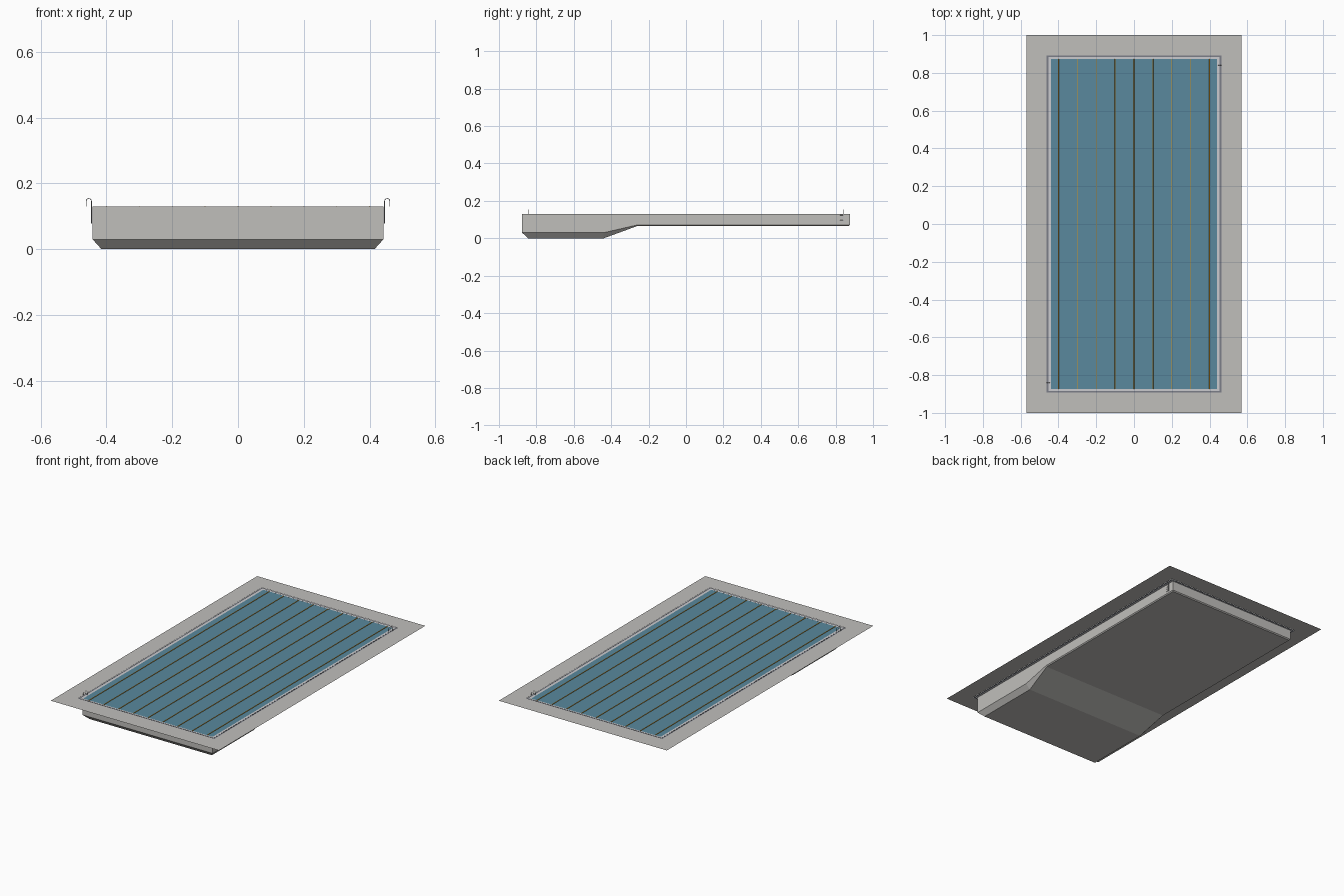
import bpy, bmesh, math
from mathutils import Vector

if "Cube" in bpy.data.objects:
    bpy.data.objects.remove(bpy.data.objects["Cube"])


def mat(name, r, g, b):
    m = bpy.data.materials.new(name)
    m.diffuse_color = (r, g, b, 1)
    m.use_nodes = True
    m.node_tree.nodes["Principled BSDF"].inputs["Base Color"].default_value = m.diffuse_color
    return m


CONCRETE = mat("pale concrete", 0.53, 0.52, 0.50)
WATER = mat("water blue", 0.10, 0.25, 0.34)
ROPE = mat("rope orange", 0.62, 0.30, 0.02)
TILE = mat("pale tile", 0.60, 0.60, 0.62)
GRATE = mat("gutter grey", 0.20, 0.21, 0.25)
STEEL = mat("steel", 0.50, 0.51, 0.53)

TOP = 0.13           # deck height
HX, HY = 0.442, 0.876  # half size of the basin


def finish(bm, name, material):
    me = bpy.data.meshes.new(name)
    bm.to_mesh(me)
    bm.free()
    me.materials.append(material)
    ob = bpy.data.objects.new(name, me)
    bpy.context.collection.objects.link(ob)
    return ob


def ring(name, outer, inner, z, material):
    """Flat rectangular frame facing up."""
    bm = bmesh.new()
    loops = []
    for hx, hy in (outer, inner):
        loops.append([bm.verts.new((sx * hx, sy * hy, z))
                      for sx, sy in ((-1, -1), (1, -1), (1, 1), (-1, 1))])
    o, i = loops
    for k in range(4):
        n = (k + 1) % 4
        bm.faces.new((o[k], o[n], i[n], i[k]))
    return finish(bm, name, material)


def tube(name, paths, radius, material, sides=6):
    """Round bars along one or more point paths."""
    cu = bpy.data.curves.new(name, 'CURVE')
    cu.dimensions = '3D'
    cu.bevel_depth = radius
    cu.bevel_resolution = max(0, sides // 2 - 2)
    cu.use_fill_caps = True
    for pts in paths:
        sp = cu.splines.new('POLY')
        sp.points.add(len(pts) - 1)
        for p, c in zip(sp.points, pts):
            p.co = (*c, 1)
    cu.materials.append(material)
    ob = bpy.data.objects.new(name, cu)
    bpy.context.collection.objects.link(ob)
    return ob


# Basin: cross-sections along y (y, half width, floor half width, chamfer z, floor z)
bm = bmesh.new()
stations = [(-HY, HX, 0.03, 0.03), (-0.845, 0.415, 0.03, 0.0),
            (-0.44, 0.415, 0.03, 0.0), (-0.262, 0.437, 0.071, 0.065),
            (HY - 0.005, 0.437, 0.071, 0.065), (HY, HX, 0.071, 0.071)]
rows = []
for y, fw, cz, fz in stations:
    end_y = max(-HY, min(HY, y))
    wall_y = -HY if y < -0.8 else (HY if y > 0.8 else end_y)
    rows.append([bm.verts.new(c) for c in (
        (-HX, wall_y, TOP), (-HX, wall_y, cz), (-fw, y, fz),
        (fw, y, fz), (HX, wall_y, cz), (HX, wall_y, TOP))])
for a, b in zip(rows, rows[1:]):
    for k in range(5):
        bm.faces.new((a[k], a[k + 1], b[k + 1], b[k]))
for r in (rows[0], rows[-1]):
    bm.faces.new((r[0], r[1], r[4], r[5]))
bmesh.ops.remove_doubles(bm, verts=bm.verts, dist=1e-5)
bmesh.ops.dissolve_degenerate(bm, edges=bm.edges, dist=1e-5)
bmesh.ops.recalc_face_normals(bm, faces=bm.faces)
finish(bm, "pool_basin", CONCRETE)

# Deck, gutter and tiled rim
ring("deck", (0.57, 1.0), (0.462, 0.891), TOP, CONCRETE)
ring("gutter_grate", (0.462, 0.891), (0.453, 0.883), TOP - 0.001, GRATE)
ring("tile_rim", (0.453, 0.883), (0.439, 0.873), TOP, TILE)

# Water surface
bm = bmesh.new()
bm.faces.new([bm.verts.new((sx * HX, sy * HY, TOP - 0.002))
              for sx, sy in ((-1, -1), (1, -1), (1, 1), (-1, 1))])
finish(bm, "water", WATER)

# Lane ropes
for i in range(-4, 5):
    x = i * 0.1
    tube(f"lane_rope_{i + 5}",
         [[(x, -HY + 0.002, TOP - 0.001), (x, HY - 0.002, TOP - 0.001)]],
         0.0022, ROPE)


# Ladders at two opposite corners
def ladder(name, s):
    yc = s * 0.832
    paths = []
    for dy in (-0.009, 0.009):
        rail = [(s * 0.4455, yc + dy, 0.078), (s * 0.4455, yc + dy, 0.146)]
        for k in range(1, 7):
            a = math.pi - k * math.pi / 6
            rail.append((s * (0.4535 + 0.008 * math.cos(a)), yc + dy,
                         0.146 + 0.008 * math.sin(a)))
        rail.append((s * 0.4615, yc + dy, TOP))
        paths.append(rail)
    for k in range(4):
        z = 0.082 + k * 0.014
        paths.append([(s * 0.4455, yc - 0.009, z), (s * 0.4455, yc + 0.009, z)])
    tube(name, paths, 0.0011, STEEL)


ladder("ladder_back_right", 1)
ladder("ladder_front_left", -1)
